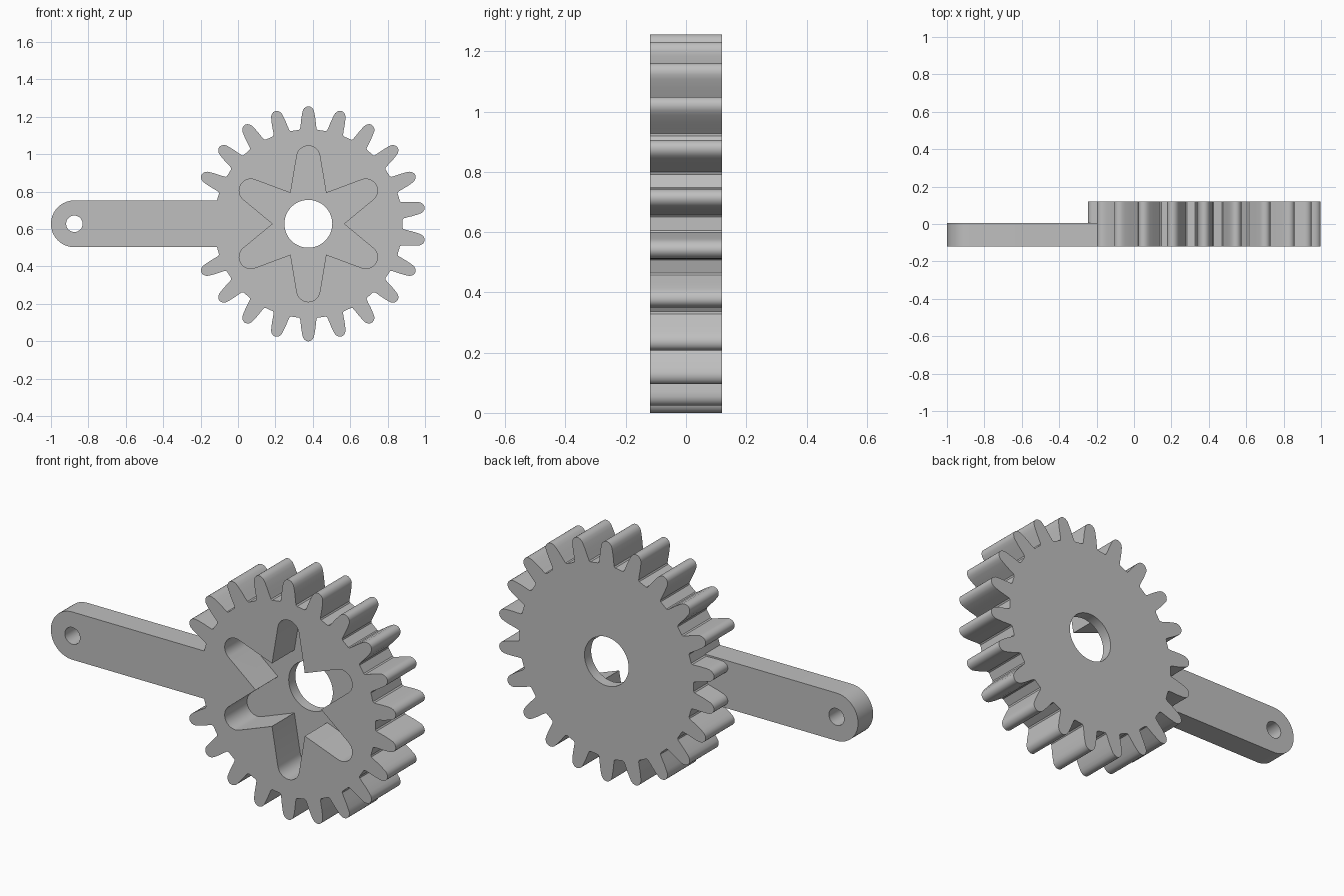
import bpy, bmesh
from math import sin, cos, pi, radians
from mathutils import Vector, Matrix

if "Cube" in bpy.data.objects:
    bpy.data.objects.remove(bpy.data.objects["Cube"])

TEETH, LOBES = 22, 6
CENTRE = Vector((0.376, 0.628))
FRONT, BACK, ARM_BACK, POCKET_FLOOR = -0.12, 0.12, 0.005, 0.065

grey = bpy.data.materials.new("plain grey")
grey.use_nodes = True
grey.diffuse_color = (0.52, 0.52, 0.52, 1)
grey.node_tree.nodes["Principled BSDF"].inputs["Base Color"].default_value = (0.52, 0.52, 0.52, 1)


def arc(centre, radius, start, end, steps):
    """Points along an arc, angles in degrees."""
    angles = [radians(start + (end - start) * i / steps) for i in range(steps + 1)]
    return [Vector(centre) + radius * Vector((cos(a), sin(a))) for a in angles]


def circle(centre, radius, steps=48):
    return arc(centre, radius, 0, 360, steps)[:-1]


def around(points, count, start):
    """Repeat a pattern drawn along +x evenly around the gear centre."""
    ring = []
    for i in range(count):
        turn = Matrix.Rotation(start + 2 * pi * i / count, 2)
        ring += [CENTRE + turn @ Vector(p) for p in points]
    return ring


def extrude(name, outline, y0, y1):
    """Solid from an outline in the x-z plane."""
    bm = bmesh.new()
    face = bm.faces.new([bm.verts.new((p[0], y0, p[1])) for p in outline])
    result = bmesh.ops.extrude_face_region(bm, geom=[face])
    moved = [v for v in result["geom"] if isinstance(v, bmesh.types.BMVert)]
    bmesh.ops.translate(bm, verts=moved, vec=(0, y1 - y0, 0))
    bmesh.ops.recalc_face_normals(bm, faces=bm.faces)
    mesh = bpy.data.meshes.new(name)
    bm.to_mesh(mesh)
    bm.free()
    mesh.materials.append(grey)
    obj = bpy.data.objects.new(name, mesh)
    bpy.context.collection.objects.link(obj)
    return obj


def combine(target, other, operation):
    """Apply a boolean and remove the second solid."""
    mod = target.modifiers.new(operation.lower(), 'BOOLEAN')
    mod.object, mod.operation, mod.solver = other, operation, 'EXACT'
    bpy.ops.object.select_all(action='DESELECT')
    bpy.context.view_layer.objects.active = target
    target.select_set(True)
    bpy.ops.object.modifier_apply(modifier=mod.name)
    bpy.data.objects.remove(other)


# Gear body: tapered teeth with rounded tips and small root fillets
half_tooth = [(0.502, 0.050), (0.508, 0.044), (0.53, 0.041), (0.56, 0.038), (0.59, 0.033),
              (0.607, 0.029), (0.618, 0.022), (0.625, 0.013), (0.628, 0.004)]
tooth = [(r, -w) for r, w in half_tooth] + half_tooth[::-1]
gear = extrude("gear_with_arm", around(tooth, TEETH, pi / 2), FRONT, BACK)

# Arm with a rounded end, flush with the front of the gear
pivot = (-0.875, CENTRE.y)
arm_outline = arc(pivot, 0.125, 90, 270, 32)
arm_outline += [(-0.02, CENTRE.y - 0.125), (-0.02, CENTRE.y + 0.125)]
arm = extrude("arm", arm_outline, FRONT, ARM_BACK)
combine(gear, arm, 'UNION')
combine(gear, extrude("arm_hole", circle(pivot, 0.044, 32), -0.3, 0.3), 'DIFFERENCE')

# Six-lobed pocket in the front, open to a round hole through the thin back
lobe = [0.19 * Vector((cos(pi / LOBES), -sin(pi / LOBES)))] + arc((0.355, 0), 0.062, -80, 80, 16)
pocket = extrude("pocket", around(lobe, LOBES, pi / 2), -0.3, POCKET_FLOOR)
combine(gear, pocket, 'DIFFERENCE')
combine(gear, extrude("centre_hole", circle(CENTRE, 0.128), -0.3, 0.3), 'DIFFERENCE')

bpy.ops.object.shade_smooth_by_angle(angle=radians(32))
